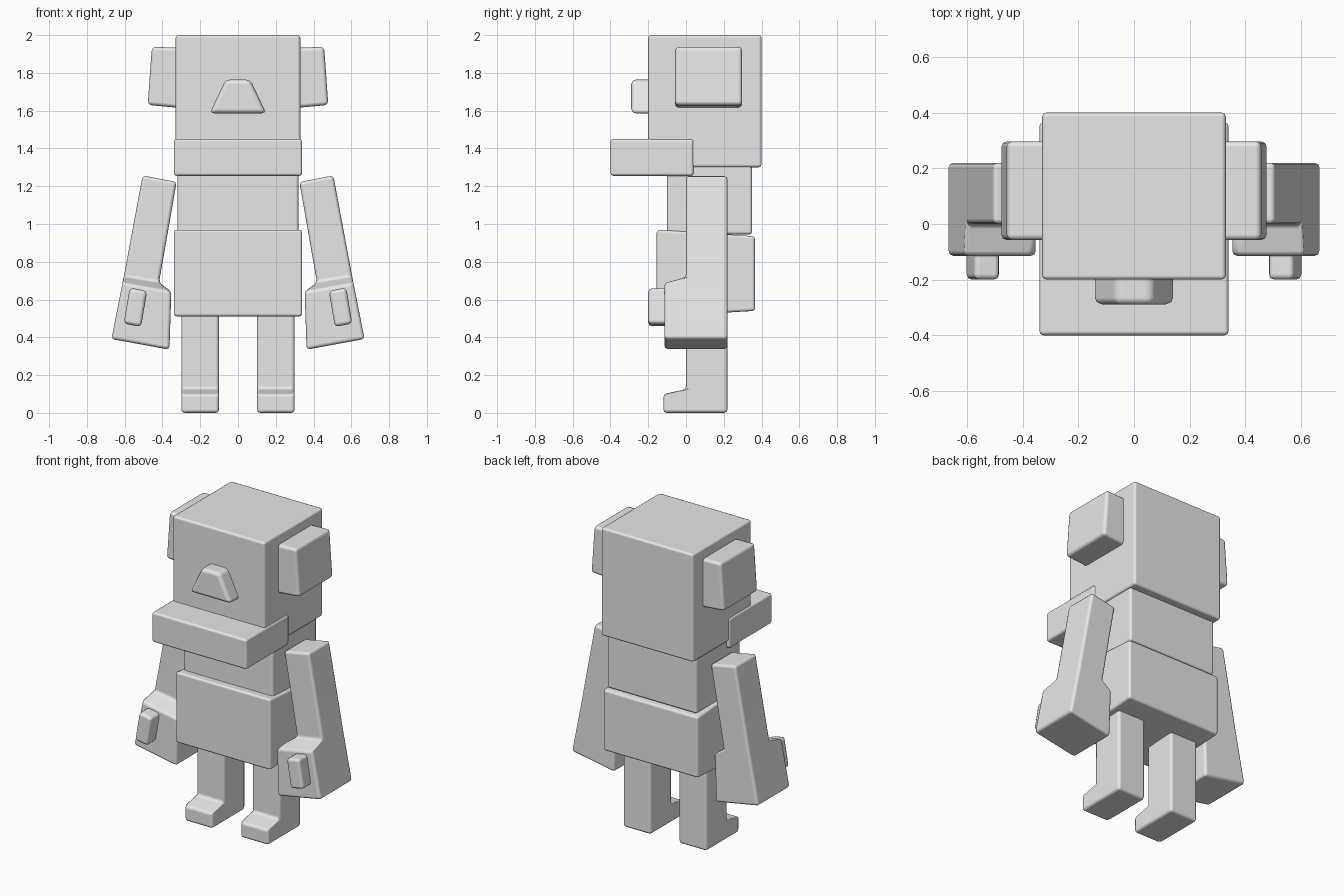
import bpy
import bmesh

cube = bpy.data.objects.get("Cube")
if cube:
    bpy.data.objects.remove(cube, do_unlink=True)

# Single flat grey
GREY = (0.8, 0.8, 0.8, 1)
grey = bpy.data.materials.new("plain_grey")
grey.use_nodes = True
grey.diffuse_color = GREY
grey.node_tree.nodes["Principled BSDF"].inputs["Base Color"].default_value = GREY


def ring(x0, x1, y0, y1, z, dx=0, dy=0):
    """Four-cornered section; dx and dy raise its +x and +y sides."""
    return [(x0, y0, z), (x1, y0, z + dx), (x1, y1, z + dx + dy), (x0, y1, z + dy)]


def loft(name, rings, bevel=0.015, side=1):
    """Rounded block through stacked sections; side=-1 mirrors it in x."""
    bm = bmesh.new()
    loops = [[bm.verts.new((x * side, y, z)) for x, y, z in r] for r in rings]
    for low, high in zip(loops, loops[1:]):
        for i in range(4):
            j = (i + 1) % 4
            bm.faces.new((low[i], low[j], high[j], high[i]))
    bm.faces.new(loops[0][::-1])
    bm.faces.new(loops[-1])
    bmesh.ops.recalc_face_normals(bm, faces=bm.faces[:])
    for face in bm.faces:
        face.smooth = True
    mesh = bpy.data.meshes.new(name)
    bm.to_mesh(mesh)
    bm.free()
    mesh.materials.append(grey)
    obj = bpy.data.objects.new(name, mesh)
    bpy.context.collection.objects.link(obj)
    mod = obj.modifiers.new("rounded_edges", "BEVEL")
    mod.width = bevel
    mod.segments = 2
    mod.limit_method = "ANGLE"
    mod.use_clamp_overlap = False
    mod.harden_normals = True
    return obj


# Head, jaw and nose
loft("head", [ring(-.33, .33, -.2, .4, 1.3), ring(-.33, .33, -.2, .4, 2)])
loft("jaw", [ring(-.34, .34, -.4, .04, 1.255), ring(-.34, .34, -.4, .04, 1.45)])
loft("nose", [ring(-.15, .15, -.29, -.15, 1.585),
              ring(-.065, .065, -.29, -.15, 1.765)], 0.025)

# Chest and belly, the belly tapering towards the back
loft("chest", [ring(-.32, .32, -.1, .35, .945), ring(-.32, .32, -.1, .35, 1.31)])
loft("belly", [ring(-.34, .34, -.155, .365, .51, dy=.03),
               ring(-.34, .34, -.155, .365, .97, dy=-.035)])

# Paired parts
for label, side in (("left", 1), ("right", -1)):
    loft(label + "_ear", [ring(.28, .478, -.058, .297, 1.612, dx=.018),
                          ring(.28, .456, -.058, .297, 1.932, dx=.006)], 0.02, side)

    # Arm widening into a hand towards the front and the body
    loft(label + "_arm", [ring(.363, .67, -.115, .22, .335, dx=.056),
                          ring(.353, .611, -.115, .22, .643, dx=.047),
                          ring(.418, .605, 0, .22, .69, dx=.03),
                          ring(.325, .505, 0, .22, 1.222, dx=.035)], 0.018, side)
    loft(label + "_thumb", [ring(.513, .605, -.2, -.08, .455, dx=.018),
                            ring(.481, .573, -.2, -.08, .645, dx=.018)], 0.02, side)

    # Leg with the foot stepping forward
    loft(label + "_leg", [ring(.1, .3, -.12, .22, 0),
                          ring(.1, .3, -.12, .22, .1),
                          ring(.1, .3, 0, .22, .125),
                          ring(.1, .3, 0, .22, .55)], 0.018, side)
